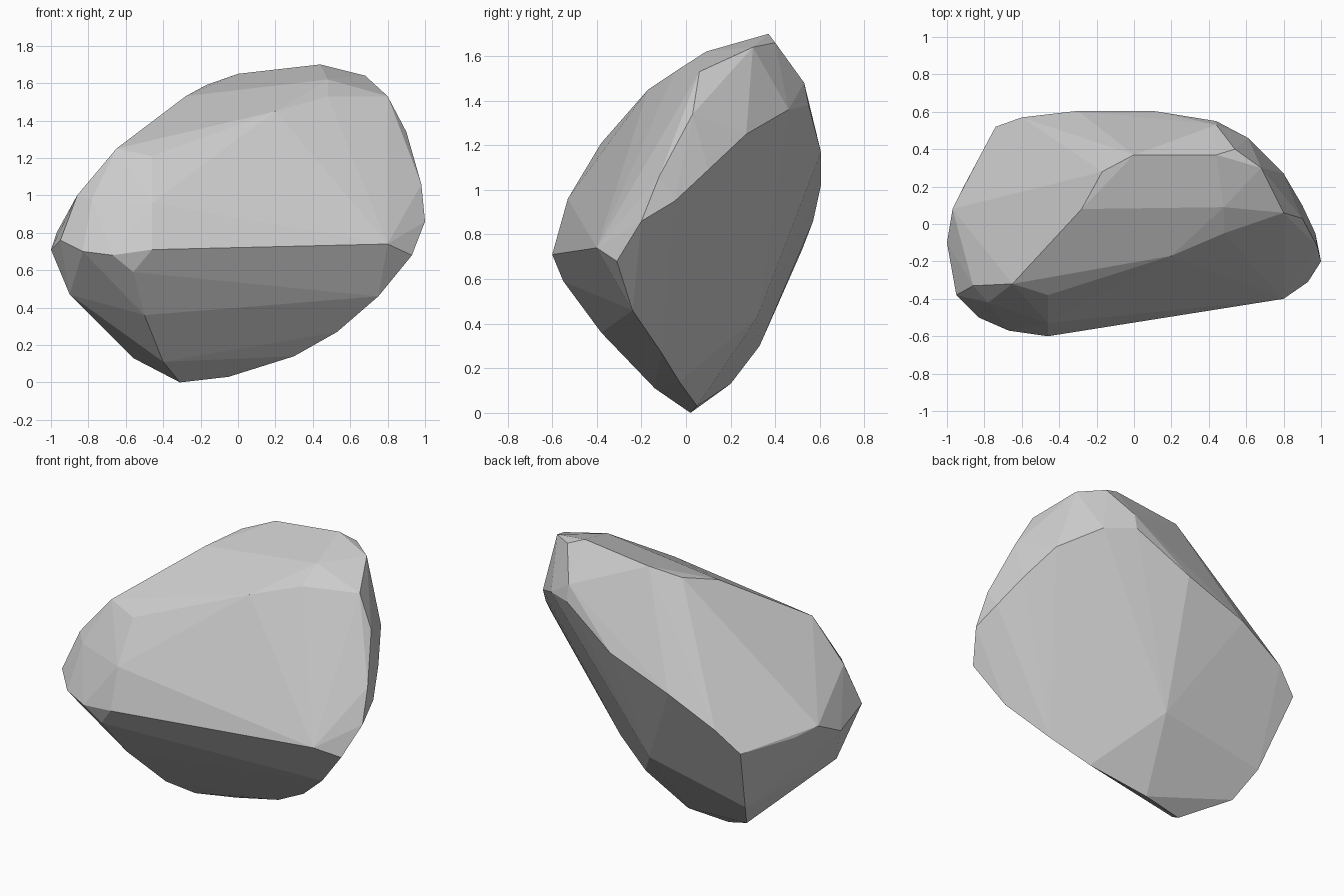
import bpy, bmesh

# Key corners of the boulder, grouped by region
lower_edge = [(-.31, .02, 0), (-.05, .05, .03), (.3, -.03, .14), (.53, -.11, .27),
              (.75, -.24, .46), (.93, -.31, .68), (-.56, .2, .13), (-.64, .33, .3)]
front_ridge = [(-.46, -.6, .71), (.8, -.4, .74), (-.67, -.57, .68), (-.83, -.5, .7),
               (-.56, -.55, .59), (-.5, -.38, .36), (-.4, -.14, .11), (-.46, -.53, .96)]
left_side = [(-.95, -.38, .76), (-1, -.1, .71), (-.97, .08, .8), (-.9, -.2, .47),
             (-.9, .22, .76), (-.86, -.33, 1.0), (-.78, -.42, .98), (-.65, -.32, 1.25)]
right_side = [(1, -.2, .86), (.97, -.05, .95), (.98, -.12, 1.06), (.9, .1, 1.09),
              (.9, .03, 1.34), (.8, .06, 1.53), (.8, .27, 1.25), (.68, .3, 1.64),
              (.61, .46, 1.36)]
back_side = [(.44, .55, 1.38), (.44, .53, 1.48), (.1, .605, 1.17), (-.3, .605, 1.02),
             (-.6, .57, .86), (-.74, .52, .73), (.03, .32, .43)]
top = [(.44, .37, 1.7), (.54, .4, 1.66), (0, .37, 1.65), (-.17, .28, 1.59),
       (-.28, .08, 1.53), (.48, -.05, 1.53), (.48, .09, 1.62), (.2, -.17, 1.45),
       (-.46, -.38, 1.21)]

# Boulder: wrap the corners in a convex shell, merge near-flat facets
bm = bmesh.new()
for p in lower_edge + front_ridge + left_side + right_side + back_side + top:
    bm.verts.new(p)
hull = bmesh.ops.convex_hull(bm, input=bm.verts)
loose = {g for g in hull["geom_interior"] + hull["geom_unused"]
         if isinstance(g, bmesh.types.BMVert)}
bmesh.ops.delete(bm, geom=list(loose), context='VERTS')
bmesh.ops.dissolve_limit(bm, angle_limit=.04, verts=bm.verts, edges=bm.edges)
bmesh.ops.recalc_face_normals(bm, faces=bm.faces)

mesh = bpy.data.meshes.new("boulder")
bm.to_mesh(mesh)
bm.free()
boulder = bpy.data.objects.new("boulder", mesh)
bpy.context.collection.objects.link(boulder)
